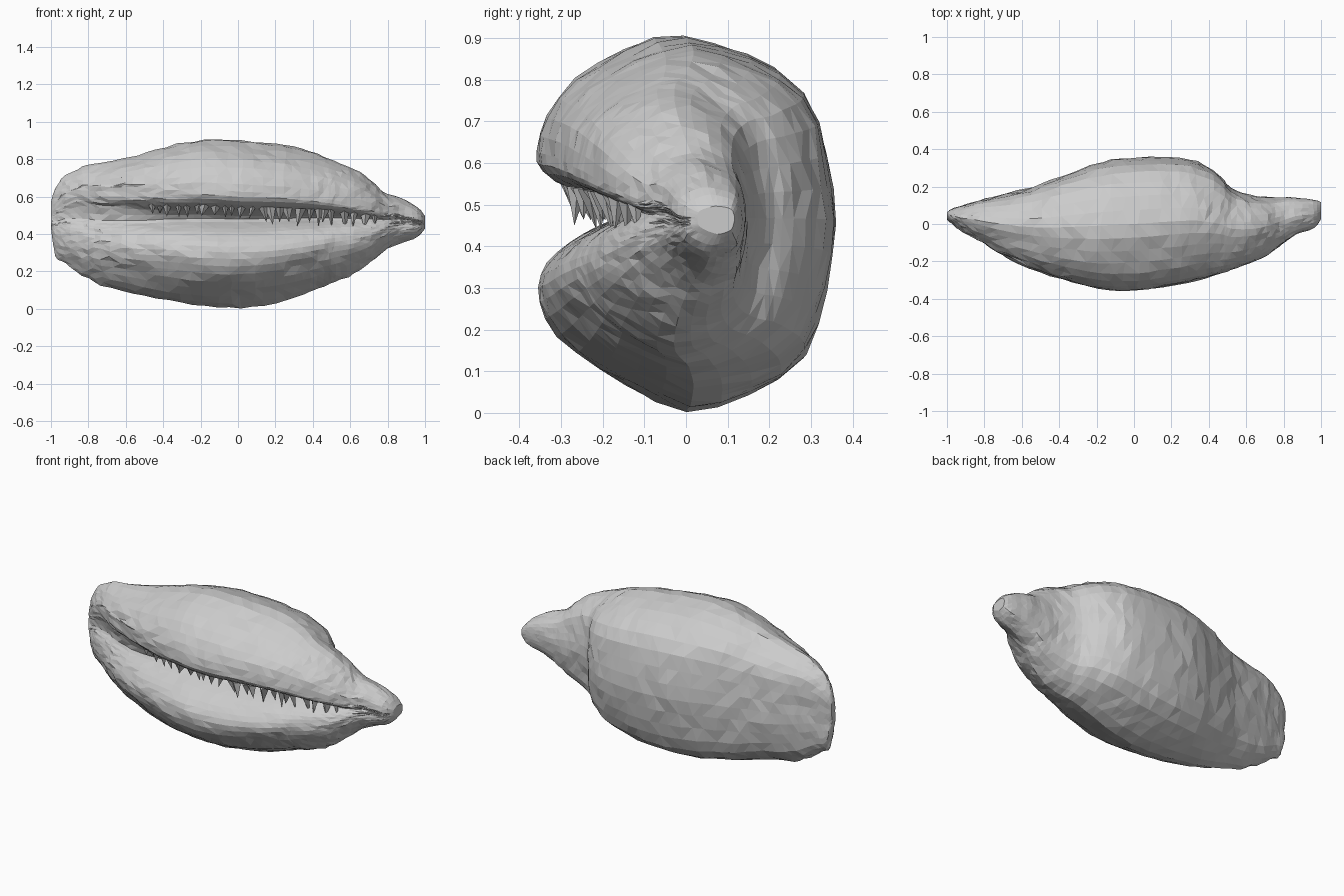
import bpy, bmesh, random, math
from mathutils import Vector, noise

if "Cube" in bpy.data.objects:
    bpy.data.objects.remove(bpy.data.objects["Cube"])

random.seed(4)

# Stations along the shell: x, top z, bottom z, front y, back y, groove strength, groove spread
STATIONS = [
    (-1.00, .57, .43, .03, .07, .2, 1.1), (-.975, .65, .28, .005, .085, .35, 1.2),
    (-.92, .715, .235, -.04, .105, .5, 1.35), (-.83, .765, .175, -.09, .13, .6, 1.45),
    (-.73, .785, .125, -.15, .155, .65, 1.4), (-.55, .82, .08, -.235, .20, .75, 1.3),
    (-.38, .87, .04, -.30, .265, .95, 1.12), (-.18, .908, .005, -.352, .335, 1, 1.05),
    (.02, .905, .003, -.355, .358, 1, 1), (.20, .885, .03, -.33, .357, 1, 1),
    (.34, .86, .07, -.30, .335, 1, .95), (.46, .82, .115, -.265, .265, 1, .9),
    (.52, .795, .14, -.245, .195, .95, .9), (.62, .75, .185, -.21, .155, .85, .85),
    (.71, .69, .245, -.17, .145, .7, .85), (.78, .625, .31, -.12, .145, .45, .8),
    (.86, .595, .355, -.06, .143, .15, .7), (.96, .545, .39, -.025, .135, .05, .6),
    (1.00, .50, .43, .03, .118, 0, .6),
]

# Cross-section (depth, height) around the shell, with the slit on the front
OUTER = [(-.4, .91), (0, 1), (.42, .9), (.79, .71), (.94, .37), (1, 0), (.94, -.37),
         (.8, -.71), (.42, -.91), (0, -1), (-.4, -.87), (-.74, -.69), (-.94, -.5)]
SLIT = [(-1, -.34), (-.93, -.21), (-.78, -.1), (-.6, -.02), (-.42, .06),
        (-.57, .13), (-.8, .19), (-.96, .27), (-1, .38)]
TOP_LIP = [(-.94, .57), (-.74, .76)]


def spline(pts, i, t, closed):
    n = len(pts)
    def get(k):
        return pts[k % n] if closed else pts[max(0, min(n - 1, k))]
    a, b, c, d = (get(i + k) for k in (-1, 0, 1, 2))
    return [.5 * (2*q + (r - p)*t + (2*p - 5*q + 4*r - s)*t*t + (3*q - p - 3*r + s)*t**3)
            for p, q, r, s in zip(a, b, c, d)]


def refine(pts, steps, closed):
    last = len(pts) if closed else len(pts) - 1
    out = [spline(pts, i, k / steps, closed) for i in range(last) for k in range(steps)]
    return out if closed else out + [list(pts[-1])]


def make_object(name, bm):
    bmesh.ops.recalc_face_normals(bm, faces=bm.faces)
    mesh = bpy.data.meshes.new(name)
    bm.to_mesh(mesh)
    bm.free()
    ob = bpy.data.objects.new(name, mesh)
    bpy.context.collection.objects.link(ob)
    return ob


def section_points(s):
    x, zt, zb, yf, yb, g, spread = s
    zc, h = (zt + zb) / 2, (zt - zb) / 2
    yc, d = (yf + yb) / 2, (yb - yf) / 2
    pts = []
    for kind, group in (("o", OUTER), ("s", SLIT), ("t", TOP_LIP)):
        for u, v in group:
            if kind == "s":
                u = -1 + (u + 1) * g
                if v > .1:      # open the groove into a wide valley where it spreads
                    v = v * spread + max(0, spread - 1) * .2
            elif kind == "t":
                v += max(0, spread - 1) * .45 * (.95 - v)
                v = max(v, .38 * spread + max(0, spread - 1) * .2 + .04)
            pts.append((yc + u * d, zc + v * h))
    return refine(pts, 2, True)


# Shell body
bm = bmesh.new()
rings = []
slices = refine(STATIONS, 3, False)
for i, s in enumerate(slices):
    ring = []
    gap = min(abs(s[0] - slices[k][0]) for k in (i - 1, (i + 1) % len(slices)))
    for y, z in section_points(s):
        p = Vector((s[0], y, z))
        # long shallow wrinkles plus a little surface roughness
        w = noise.noise(Vector((p.x * 2.2, p.y * 7, p.z * 7))) * .011
        r = noise.noise(p * 15) * .008
        out = Vector((0, y, z - .45)).normalized()
        p += out * (w + r - .003)
        p.x += random.uniform(-.25, .25) * gap if abs(p.x) < .99 else 0
        ring.append(bm.verts.new(p))
    rings.append(ring)
n = len(rings[0])
for a, b in zip(rings, rings[1:]):
    for j in range(n):
        bm.faces.new((a[j], a[(j + 1) % n], b[(j + 1) % n], b[j]))
for ring in (rings[0], rings[-1]):
    c = bm.verts.new(sum((v.co for v in ring), Vector()) / n)
    for j in range(n):
        bm.faces.new((ring[j], ring[(j + 1) % n], c))
bmesh.ops.triangulate(bm, faces=bm.faces)
make_object("shell_body", bm)


# Small irregular teeth hanging from the upper lip inside the slit
def front_y(x):
    for a, b in zip(STATIONS, STATIONS[1:]):
        if a[0] <= x <= b[0]:
            return a[3] + (b[3] - a[3]) * (x - a[0]) / (b[0] - a[0])
    return 0


bm = bmesh.new()
x = -.46
while x < .76:
    y = front_y(x) * .78
    top = .57 - .05 * (x + .46) / 1.2
    length = random.uniform(.05, .09) if x > .08 else random.uniform(.03, .06)
    wid = random.uniform(.018, .034)
    base = [bm.verts.new((x + wid * math.cos(k * math.tau / 4), y + .025 * math.sin(k * math.tau / 4), top))
            for k in range(4)]
    tip = bm.verts.new((x + random.uniform(-.02, .02), y + random.uniform(-.01, .03), top - length - .02))
    for k in range(4):
        bm.faces.new((base[k], base[(k + 1) % 4], tip))
    bm.faces.new(base)
    x += random.uniform(.03, .075)
make_object("slit_teeth", bm)
